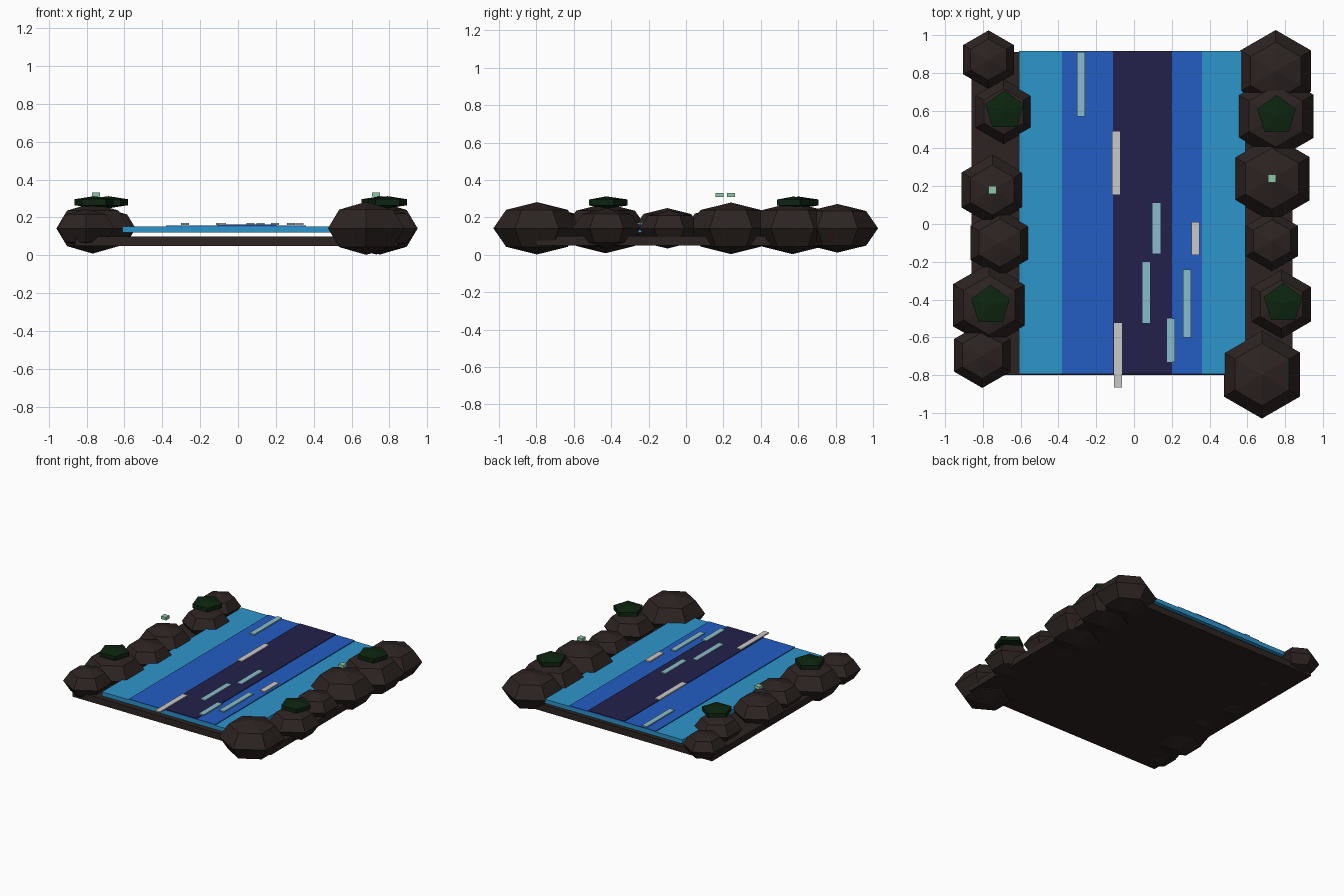
import bpy
import bmesh
from mathutils import Matrix

cube = bpy.data.objects.get("Cube")
if cube:
    bpy.data.objects.remove(cube, do_unlink=True)


def material(name, r, g, b):
    m = bpy.data.materials.new(name)
    m.use_nodes = True
    m.diffuse_color = (r, g, b, 1)
    m.node_tree.nodes["Principled BSDF"].inputs["Base Color"].default_value = (r, g, b, 1)
    return m


rock_brown = material("rock_brown", 0.026, 0.017, 0.016)
shallow_blue = material("shallow_blue", 0.027, 0.30, 0.60)
middle_blue = material("middle_blue", 0.017, 0.11, 0.54)
deep_navy = material("deep_navy", 0.017, 0.015, 0.07)
ripple_teal = material("ripple_teal", 0.25, 0.51, 0.60)
foam_white = material("foam_white", 0.59, 0.58, 0.58)
bush_green = material("bush_green", 0.004, 0.018, 0.005)
mint = material("mint", 0.27, 0.58, 0.38)


def finish(name, bm, mat, location):
    mesh = bpy.data.meshes.new(name)
    bm.to_mesh(mesh)
    bm.free()
    mesh.materials.append(mat)
    obj = bpy.data.objects.new(name, mesh)
    obj.location = location
    bpy.context.collection.objects.link(obj)


def box(name, mat, x, y, z):
    """Box from (low, high) ranges on each axis."""
    bm = bmesh.new()
    spans = (x, y, z)
    size = [hi - lo for lo, hi in spans]
    bmesh.ops.create_cube(bm, size=1, matrix=Matrix.Diagonal((*size, 1)))
    finish(name, bm, mat, [(lo + hi) / 2 for lo, hi in spans])


def faceted_ball(name, mat, location, radius, height, sides, rings):
    bm = bmesh.new()
    bmesh.ops.create_uvsphere(bm, u_segments=sides, v_segments=rings, radius=1,
                              matrix=Matrix.Diagonal((radius, radius, height, 1)))
    finish(name, bm, mat, location)


# River bed and stacked water layers
box("river_bed", rock_brown, (-0.86, 0.84), (-0.80, 0.91), (0.05, 0.10))
length = (-0.795, 0.915)
box("shallow_water", shallow_blue, (-0.61, 0.59), length, (0.12, 0.152))
box("middle_water", middle_blue, (-0.38, 0.36), length, (0.148, 0.158))
box("deep_water", deep_navy, (-0.11, 0.20), length, (0.154, 0.163))

# Bank rocks: x, y, radius
banks = {
    "right": [(-0.77, 0.87, 0.155), (-0.69, 0.595, 0.172), (-0.75, 0.18, 0.187),
              (-0.71, -0.10, 0.18), (-0.767, -0.43, 0.222), (-0.803, -0.695, 0.173)],
    "left": [(0.75, 0.81, 0.217), (0.75, 0.57, 0.23), (0.73, 0.24, 0.23),
             (0.73, -0.09, 0.16), (0.78, -0.425, 0.182), (0.677, -0.797, 0.233)],
}
for side, rocks in banks.items():
    for i, (x, y, r) in enumerate(rocks, 1):
        faceted_ball(f"{side}_rock_{i}", rock_brown, (x, y, 0.142), r, r * 0.6, 6, 4)

# Five-sided bushes on top of the rocks
for i, (x, y) in enumerate([(-0.685, 0.60), (-0.76, -0.43), (0.755, 0.575), (0.79, -0.42)], 1):
    faceted_ball(f"bush_{i}", bush_green, (x, y, 0.28), 0.125, 0.032, 5, 3)

# Small floating blocks over the banks
for name, x, y in [("right_block", -0.75, 0.18), ("left_block", 0.73, 0.24)]:
    box(name, mint, (x - 0.021, x + 0.021), (y - 0.021, y + 0.021), (0.309, 0.332))

# Ripples and foam strips: x, y start, y end
strips = {
    "ripple": (ripple_teal, [(-0.28, 0.57, 0.91), (0.12, -0.155, 0.11), (0.065, -0.525, -0.20),
                             (0.28, -0.60, -0.24), (0.195, -0.73, -0.50)]),
    "foam": (foam_white, [(-0.095, 0.155, 0.49), (-0.085, -0.865, -0.525),
                          (0.325, -0.165, 0.01)]),
}
for name, (mat, items) in strips.items():
    for i, (x, lo, hi) in enumerate(items, 1):
        box(f"{name}_{i}", mat, (x - 0.021, x + 0.021), (lo, hi), (0.161, 0.17))
